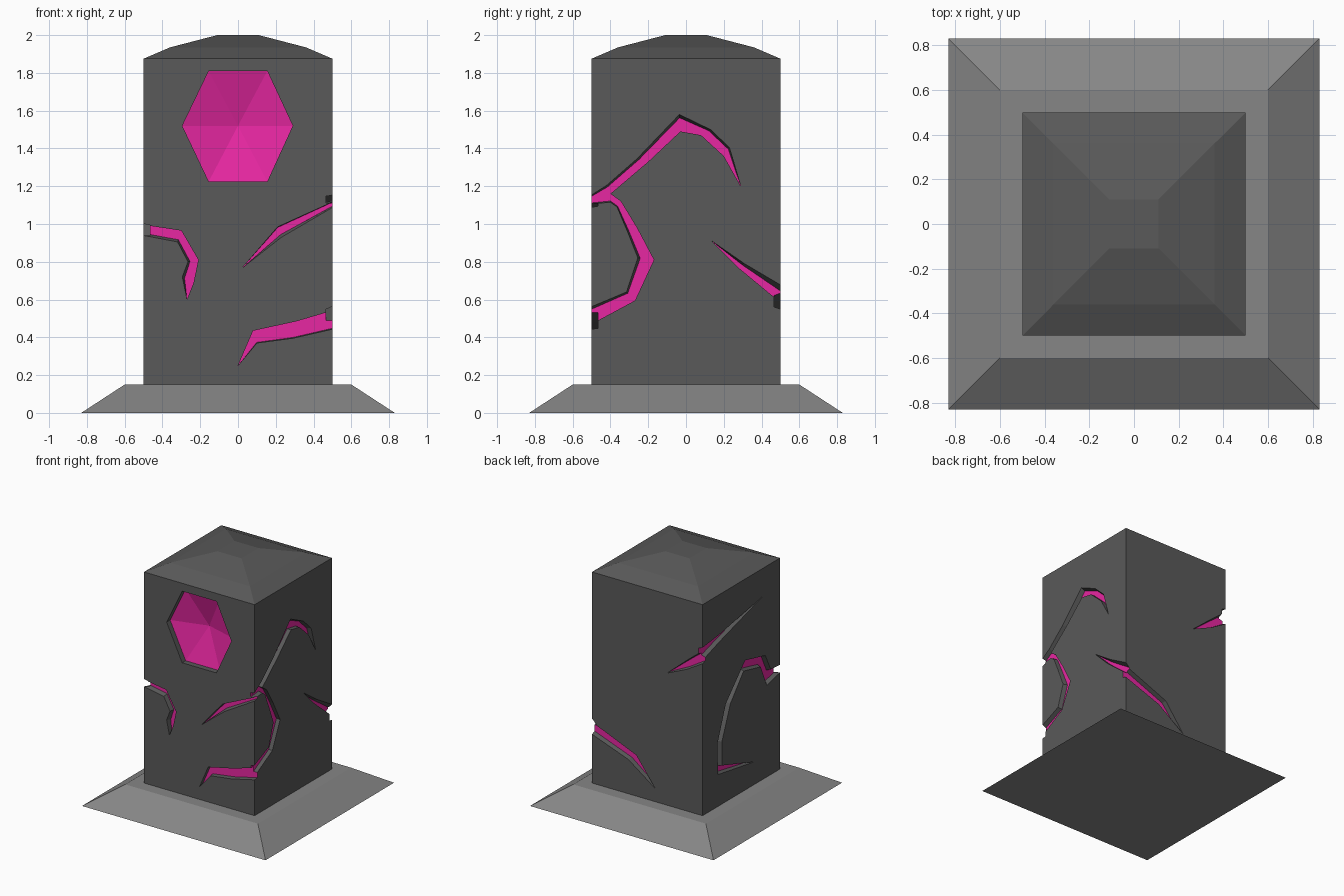
import bpy, bmesh

if "Cube" in bpy.data.objects:
    bpy.data.objects.remove(bpy.data.objects["Cube"])


def material(name, rgb):
    m = bpy.data.materials.new(name)
    m.diffuse_color = (*rgb, 1)
    m.use_nodes = True
    m.node_tree.nodes["Principled BSDF"].inputs["Base Color"].default_value = m.diffuse_color
    return m


DARK = material("dark stone", (0.1, 0.1, 0.1))
LIGHT = material("light stone", (0.24, 0.24, 0.24))
GLOW = material("magenta glow", (0.80, 0.02, 0.36))


def make_object(name, bm, mats):
    bmesh.ops.recalc_face_normals(bm, faces=bm.faces)
    me = bpy.data.meshes.new(name)
    bm.to_mesh(me)
    bm.free()
    for m in mats:
        me.materials.append(m)
    ob = bpy.data.objects.new(name, me)
    bpy.context.collection.objects.link(ob)
    return ob


def square_stack(name, levels, mats):
    """Square rings of (half width, height) joined into a closed solid."""
    bm = bmesh.new()
    rings = [[bm.verts.new((sx * h, sy * h, z)) for sx, sy in
              ((-1, -1), (1, -1), (1, 1), (-1, 1))] for h, z in levels]
    for lo, hi in zip(rings, rings[1:]):
        for i in range(4):
            j = (i + 1) % 4
            bm.faces.new((lo[i], lo[j], hi[j], hi[i]))
    bm.faces.new(rings[0])
    bm.faces.new(rings[-1])
    return make_object(name, bm, mats)


# Plinth and pillar with its faceted cap
square_stack("plinth", [(0.83, 0), (0.6, 0.15)], [LIGHT])
pillar = square_stack("pillar", [(0.5, 0.12), (0.5, 1.875), (0.36, 1.935), (0.11, 2.0)],
                      [DARK, GLOW])

# Maps (position along face, height outward, z) to world for each side
SIDES = {
    "front": lambda u, o, z: (u, -0.5 - o, z),
    "right": lambda u, o, z: (0.5 + o, u, z),
    "back": lambda u, o, z: (u, 0.5 + o, z),
    "left": lambda u, o, z: (-0.5 - o, u, z),
}


def carve(cutter):
    mod = pillar.modifiers.new("carve", 'BOOLEAN')
    mod.operation = 'DIFFERENCE'
    mod.solver = 'EXACT'
    mod.object = cutter
    bpy.context.view_layer.objects.active = pillar
    bpy.ops.object.modifier_apply(modifier=mod.name)
    bpy.data.objects.remove(cutter)


def crack(side, a, b, depth=0.035, ta=0.12, tb=0.12):
    """Groove between edge lines a and b; the floor is pulled in by ta and tb."""
    def extend(p):
        return (p[0] * 1.06, p[1]) if abs(p[0]) >= 0.5 else p

    def mix(p, q, t):
        return (p[0] + (q[0] - p[0]) * t, p[1] + (q[1] - p[1]) * t)

    bm = bmesh.new()
    place = SIDES[side]
    cols = []
    for p, q in zip(map(extend, a), map(extend, b)):
        rim = [(p, 0.05), (p, 0), (mix(p, q, ta), -depth),
               (mix(q, p, tb), -depth), (q, 0), (q, 0.05)]
        cols.append([bm.verts.new(place(u, o, z)) for (u, z), o in rim])
    for c, d in zip(cols, cols[1:]):
        for i in range(6):
            j = (i + 1) % 6
            f = bm.faces.new((c[i], c[j], d[j], d[i]))
            f.material_index = 1 if i == 2 else 0
    bm.faces.new(cols[0])
    bm.faces.new(cols[-1])
    bmesh.ops.remove_doubles(bm, verts=bm.verts, dist=0.0005)
    # Drop sliver end caps left where a crack closes to a point
    bmesh.ops.delete(bm, geom=[e for e in bm.edges if not e.link_faces], context='EDGES')
    carve(make_object("cutter", bm, [DARK, GLOW]))


# Cracks on the front
crack("front", [(-.5, 1.0), (-.30, .965), (-.21, .81), (-.235, .69), (-.27, .60)],
      [(-.5, .945), (-.32, .905), (-.265, .80), (-.295, .72), (-.27, .60)], ta=0, tb=.2)
crack("front", [(.02, .765), (.21, .985), (.5, 1.13)],
      [(.02, .765), (.23, .93), (.5, 1.105)], ta=0.05, tb=.25)
crack("front", [(0, .25), (.08, .435), (.31, .485), (.5, .55)],
      [(0, .25), (.10, .37), (.29, .395), (.5, .45)], ta=0, tb=.05)

# Cracks on the right side
crack("right", [(-.5, 1.135), (-.42, 1.205), (-.26, 1.345), (-.035, 1.58), (.13, 1.5), (.23, 1.405), (.29, 1.2)],
      [(-.5, 1.105), (-.40, 1.16), (-.2, 1.33), (-.03, 1.49), (.08, 1.47), (.2, 1.36), (.29, 1.2)],
      ta=.2, tb=0)
crack("right", [(-.5, 1.13), (-.40, 1.16), (-.345, 1.12), (-.26, .98), (-.17, .81), (-.27, .595), (-.5, .455)],
      [(-.5, 1.105), (-.40, 1.115), (-.365, 1.09), (-.31, .96), (-.255, .82), (-.315, .64), (-.5, .55)],
      depth=0.034, ta=0, tb=.15)
crack("right", [(.13, .915), (.31, .79), (.5, .66)],
      [(.13, .915), (.27, .775), (.5, .56)], ta=.35, tb=0)

# Cracks on the back
crack("back", [(-.18, 1.23), (-.38, 1.40), (-.5, 1.52)],
      [(-.18, 1.23), (-.36, 1.31), (-.5, 1.41)])
crack("back", [(.5, .66), (.10, .485), (-.075, .255)],
      [(.5, .56), (.17, .43), (-.075, .255)])

# Cracks on the left side
crack("left", [(.5, 1.52), (.27, 1.55), (-.27, 1.645)],
      [(.5, 1.41), (.28, 1.49), (-.27, 1.645)])
crack("left", [(-.5, 1.0), (-.38, 1.01), (-.31, 1.15), (-.05, 1.21), (.20, .95), (.31, .66), (.30, .41), (-.17, .335)],
      [(-.5, .945), (-.33, .90), (-.25, 1.08), (-.03, 1.13), (.14, .93), (.25, .66), (.25, .465), (-.17, .335)])

# Recessed hexagonal gem socket with a sunken centre
bm = bmesh.new()
HEX = [(-.155, 1.81), (.155, 1.81), (.29, 1.52), (.155, 1.225), (-.155, 1.225), (-.295, 1.52)]
outer = [bm.verts.new((x, -0.55, z)) for x, z in HEX]
inner = [bm.verts.new((x, -0.455, z)) for x, z in HEX]
centre = bm.verts.new((0, -0.37, 1.52))
bm.faces.new(outer)
for i in range(6):
    j = (i + 1) % 6
    bm.faces.new((outer[i], outer[j], inner[j], inner[i]))
    bm.faces.new((inner[i], inner[j], centre)).material_index = 1
carve(make_object("cutter", bm, [DARK, GLOW]))
